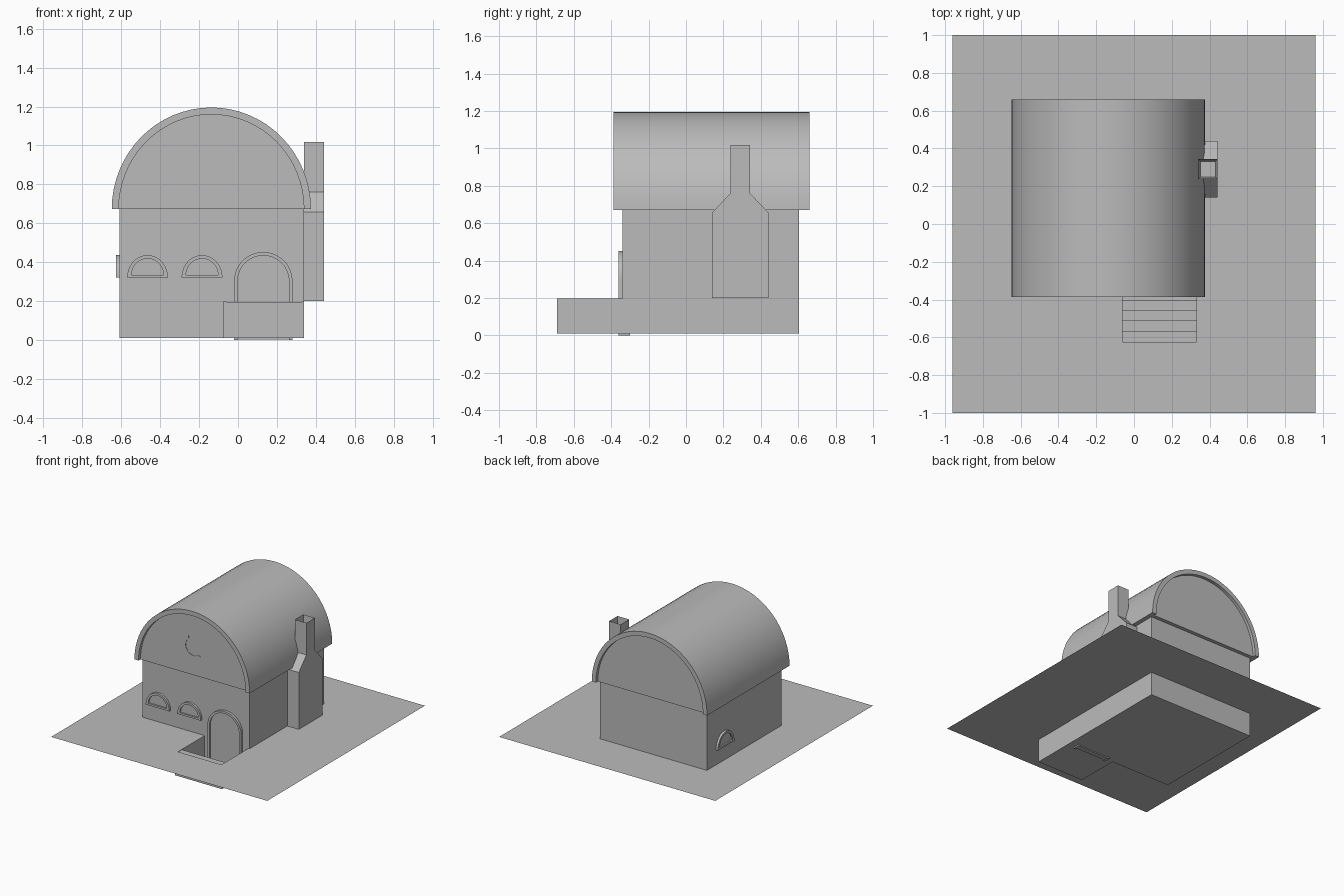
import bpy, bmesh, math
from mathutils import Matrix

if "Cube" in bpy.data.objects:
    bpy.data.objects.remove(bpy.data.objects["Cube"])

GREY = bpy.data.materials.new("plain grey")
GREY.diffuse_color = (0.5, 0.5, 0.5, 1)
GREY.use_nodes = True
GREY.node_tree.nodes["Principled BSDF"].inputs["Base Color"].default_value = GREY.diffuse_color
GROUND = 0.2


def finish(name, bm, smooth=False):
    bmesh.ops.recalc_face_normals(bm, faces=bm.faces)
    me = bpy.data.meshes.new(name)
    bm.to_mesh(me)
    bm.free()
    me.materials.append(GREY)
    ob = bpy.data.objects.new(name, me)
    bpy.context.collection.objects.link(ob)
    if smooth:
        bpy.ops.object.select_all(action='DESELECT')
        ob.select_set(True)
        bpy.context.view_layer.objects.active = ob
        bpy.ops.object.shade_smooth_by_angle(angle=math.radians(30))
    return ob


def box(name, x, y, z):
    bm = bmesh.new()
    bmesh.ops.create_cube(bm, size=1)
    for v in bm.verts:
        v.co = [a + (c + 0.5) * (b - a) for c, (a, b) in zip(v.co, (x, y, z))]
    return finish(name, bm)


def prism(name, pts, lo, hi, axis='y', smooth=False):
    """Extrude a closed profile along y (points are x,z) or x (points are y,z)."""
    bm = bmesh.new()
    put = (lambda p, d: (p[0], d, p[1])) if axis == 'y' else (lambda p, d: (d, p[0], p[1]))
    a, b = ([bm.verts.new(put(p, d)) for p in pts] for d in (lo, hi))
    bm.faces.new(a)
    bm.faces.new(b)
    n = len(pts)
    for i in range(n):
        j = (i + 1) % n
        bm.faces.new((a[i], a[j], b[j], b[i]))
    return finish(name, bm, smooth)


def ring(name, outer, inner, lo, hi, smooth=True):
    """Extrude the band between two matching open profiles along y."""
    bm = bmesh.new()
    rows = [[bm.verts.new((x, d, z)) for x, z in prof]
            for d, prof in ((lo, outer), (lo, inner), (hi, inner), (hi, outer))]
    n = len(outer)
    for r in range(4):
        p, q = rows[r], rows[(r + 1) % 4]
        for i in range(n - 1):
            bm.faces.new((p[i], p[i + 1], q[i + 1], q[i]))
    bm.faces.new([r[0] for r in rows])
    bm.faces.new([r[-1] for r in rows])
    return finish(name, bm, smooth)


def arc(cx, cz, rx, rz, a0=0, a1=180, n=32):
    return [(cx + rx * math.cos(math.radians(a0 + (a1 - a0) * i / n)),
             cz + rz * math.sin(math.radians(a0 + (a1 - a0) * i / n))) for i in range(n + 1)]


# House body, half sunk below ground level
box("house_walls", (-0.61, 0.34), (-0.34, 0.605), (0.01, 0.672))

# Barrel roof shell and the gable filling
shell_out = arc(-0.137, 0.672, 0.512, 0.523)
shell_in = arc(-0.137, 0.672, 0.476, 0.487)
ring("barrel_roof", shell_out, shell_in, -0.387, 0.66)
prism("gable", shell_in, -0.362, 0.635, smooth=True)

# Crescent ornament on the front gable
moon = arc(-0.14, 0.9, 0.09, 0.09, 118, 314, 20)
tip_a, tip_b = moon[0], moon[-1]
mid = ((tip_a[0] + tip_b[0]) / 2, (tip_a[1] + tip_b[1]) / 2)
hollow = [(mid[0] + (x - mid[0]) * 0.8 + 0.0, mid[1] + (z - mid[1]) * 0.8)
          for x, z in moon[1:-1]]
prism("crescent", moon + hollow[::-1], -0.365, -0.36)

# Ground sheet with an opening for the sunken stair
xs, ys = (-0.96, -0.06, 0.33, 0.96), (-1, -0.68, -0.34, 1)
bm = bmesh.new()
grid = [[bm.verts.new((x, y, GROUND)) for x in xs] for y in ys]
for j in range(3):
    for i in range(3):
        if (i, j) != (1, 1):
            bm.faces.new((grid[j][i], grid[j][i + 1], grid[j + 1][i + 1], grid[j + 1][i]))
finish("ground_sheet", bm)

# Stair descending to the door
stair = [(-0.34, 0.01), (-0.69, 0.01), (-0.69, 0.195)]
for i, y in enumerate((-0.625, -0.57, -0.51, -0.455, -0.405)):
    top = 0.195 - 0.036 * i
    stair += [(y, top), (y, top - 0.036)]
stair += [(-0.34, stair[-1][1])]
prism("stair", stair, -0.06, 0.33, 'x')
for name, x in (("left_stair_wall", (-0.078, -0.06)), ("right_stair_wall", (0.33, 0.34))):
    box(name, x, (-0.69, -0.34), (0.01, 0.198))


# Arched door with raised frame
def door_profile(r, base):
    return [(0.13 + r, base)] + arc(0.13, 0.302, r, r, n=24) + [(0.13 - r, base)]


ring("door_frame", door_profile(0.15, 0), door_profile(0.132, 0), -0.36, -0.3)
prism("door_panel", door_profile(0.132, 0.003), -0.348, -0.31)


# Half-round windows: frame, sill and pane
def window(name, cx, place=None):
    out, inn = arc(cx, 0.32, 0.105, 0.116, n=20), arc(cx, 0.335, 0.082, 0.083, n=20)
    parts = [ring(name + "_frame", out, inn, -0.358, -0.33),
             prism(name + "_sill", [out[0], inn[0], inn[-1], out[-1]], -0.358, -0.33),
             prism(name + "_pane", inn, -0.346, -0.33)]
    if place:
        for p in parts:
            p.data.transform(place)


window("front_window_left", -0.465)
window("front_window_right", -0.185)
window("side_window", 0.0,
       Matrix.Translation((-0.27, 0.387, 0)) @ Matrix.Rotation(-math.pi / 2, 4, 'Z'))

# Chimney: broad breast, shoulders, hollow flue
breast = [(0.14, GROUND), (0.44, GROUND), (0.44, 0.657), (0.343, 0.76),
          (0.343, 1.018), (0.237, 1.018), (0.237, 0.76), (0.14, 0.657)]
chimney = prism("chimney", breast, 0.34, 0.442, 'x')
bm = bmesh.new()
bm.from_mesh(chimney.data)
cap = [f for f in bm.faces if f.normal.z > 0.9 and f.calc_center_median().z > 1]
bmesh.ops.inset_region(bm, faces=cap, thickness=0.016)
for v in cap[0].verts:
    v.co.z -= 0.15
bm.to_mesh(chimney.data)
bm.free()
